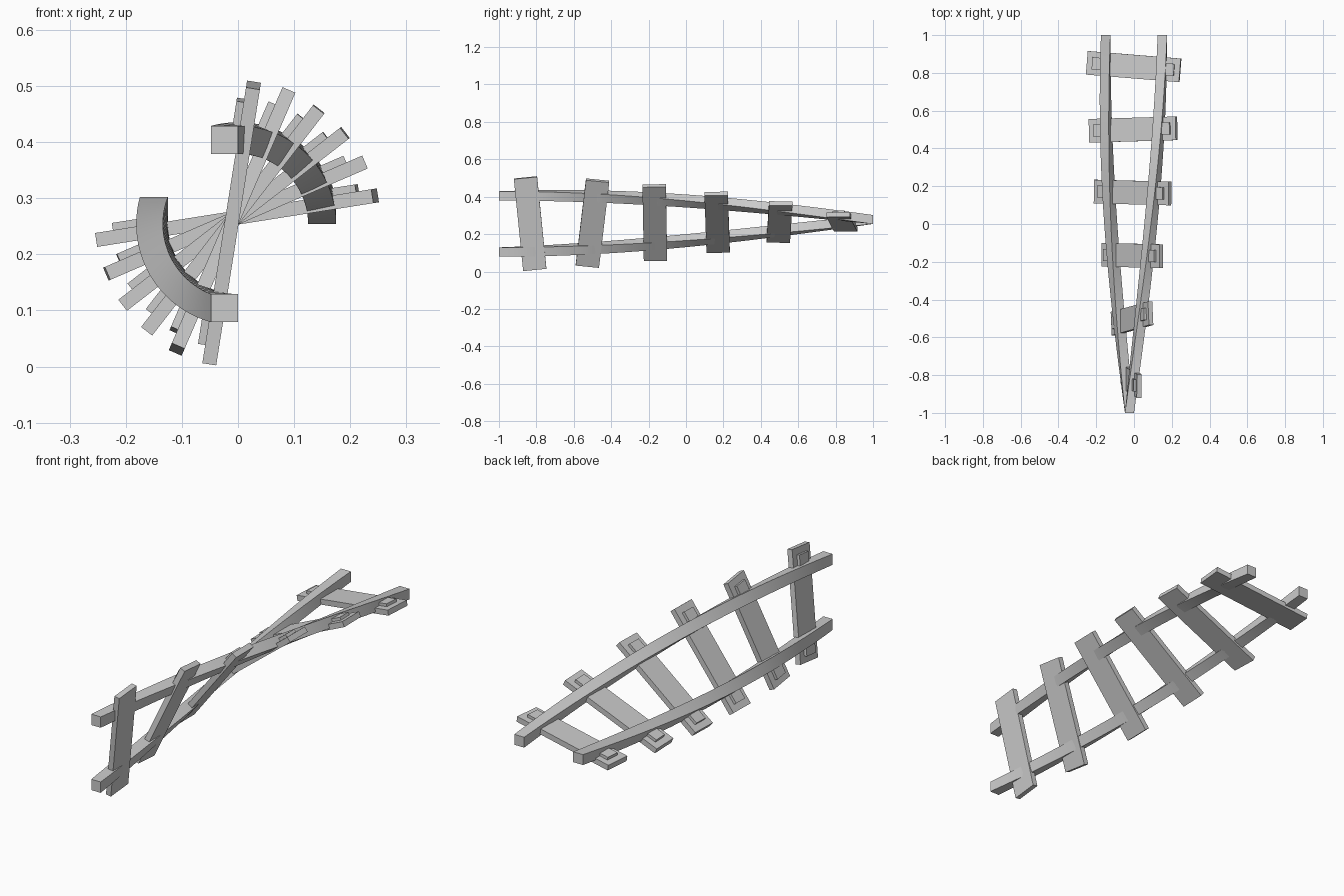
import bpy, bmesh
from math import radians, sin, cos
from mathutils import Matrix, Vector

if "Cube" in bpy.data.objects:
    bpy.data.objects.remove(bpy.data.objects["Cube"])

AXIS_Z = 0.254          # height of the line the track twists around


def finish(name, bm):
    bmesh.ops.recalc_face_normals(bm, faces=bm.faces[:])
    me = bpy.data.meshes.new(name)
    bm.to_mesh(me)
    bm.free()
    ob = bpy.data.objects.new(name, me)
    bpy.context.collection.objects.link(ob)
    bpy.ops.object.select_all(action='DESELECT')
    ob.select_set(True)
    bpy.context.view_layer.objects.active = ob
    bpy.ops.object.shade_smooth_by_angle(angle=radians(30))
    return ob


def box(bm, lo, hi):
    lo, hi = Vector(lo), Vector(hi)
    m = Matrix.Translation((lo + hi) / 2) @ Matrix.Diagonal((*(hi - lo), 1))
    bmesh.ops.create_cube(bm, size=1, matrix=m)


def rail(name, side):
    # square bar swept along y, turning a quarter turn around the axis
    bm = bmesh.new()
    n = 24
    c = side * 0.15
    section = [(c - .025, 0), (c + .025, 0), (c + .025, .048), (c - .025, .048)]
    rings = []
    for i in range(n + 1):
        y = -1 + 2 * i / n
        a = radians(45 * (1 - y))
        rings.append([bm.verts.new((x * cos(a) - z * sin(a), y,
                                    AXIS_Z + x * sin(a) + z * cos(a)))
                      for x, z in section])
    for r, s in zip(rings, rings[1:]):
        for k in range(4):
            j = (k + 1) % 4
            bm.faces.new((r[k], r[j], s[j], s[k]))
    bm.faces.new(rings[0])
    bm.faces.new(rings[-1])
    finish(name, bm)


rail("left_rail", -1)
rail("right_rail", 1)

# sleepers with fixing plates, each slightly skewed
for i, skew in enumerate((-5.7, 6.3, -0.8, -1.2, 1.5, -4.6)):
    y = (-5 + 2 * i) / 6
    place = (Matrix.Translation((0, y, AXIS_Z))
             @ Matrix.Rotation(radians(-(45 - 43.2 * y)), 4, 'Y')
             @ Matrix.Rotation(radians(skew), 4, 'Z'))
    bm = bmesh.new()
    box(bm, (-.25, -.0625, -.001), (.25, .0625, .024))
    finish(f"sleeper_{i + 1}", bm).matrix_world = place
    bm = bmesh.new()
    for s in (-1, 1):
        box(bm, (s * .18 - .04, -.032, .02), (s * .18 + .04, .032, .037))
    finish(f"rail_plates_{i + 1}", bm).matrix_world = place
